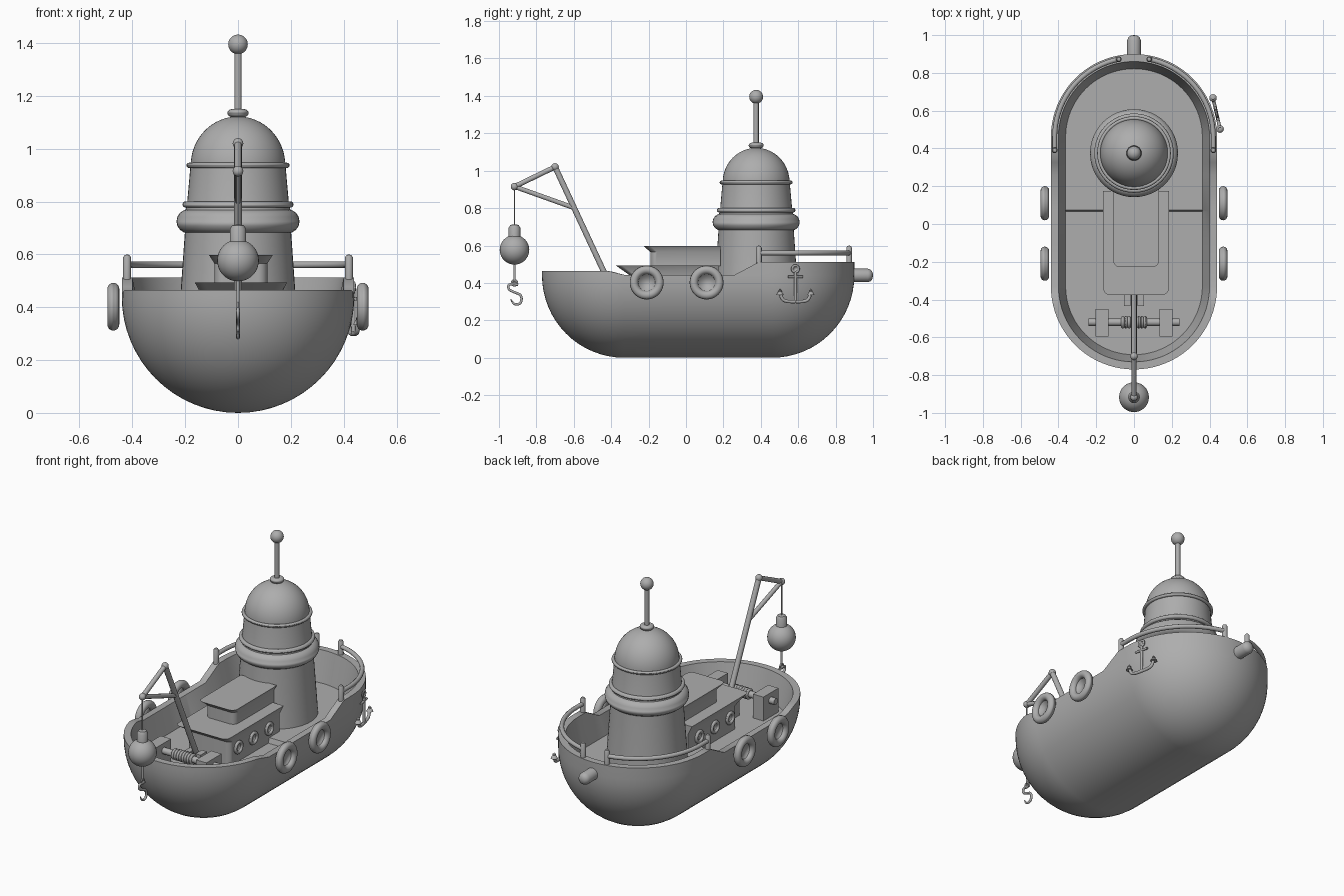
import bpy, bmesh, math
from math import sin, cos, pi, radians
from mathutils import Vector, Matrix

cube = bpy.data.objects.get("Cube")
if cube:
    bpy.data.objects.remove(cube, do_unlink=True)

GREY = (0.42, 0.42, 0.42, 1)
grey = bpy.data.materials.new("plain_grey")
grey.use_nodes = True
grey.diffuse_color = GREY
grey.node_tree.nodes["Principled BSDF"].inputs["Base Color"].default_value = GREY


def add_mesh(name, mesh, angle=35):
    mesh.materials.clear()
    mesh.materials.append(grey)
    ob = bpy.data.objects.new(name, mesh)
    bpy.context.collection.objects.link(ob)
    bpy.ops.object.select_all(action='DESELECT')
    ob.select_set(True)
    bpy.context.view_layer.objects.active = ob
    bpy.ops.object.shade_smooth_by_angle(angle=radians(angle))
    return ob


def from_bmesh(name, bm, angle=35):
    bmesh.ops.remove_doubles(bm, verts=bm.verts, dist=0.0002)
    bmesh.ops.recalc_face_normals(bm, faces=bm.faces)
    mesh = bpy.data.meshes.new(name)
    bm.to_mesh(mesh)
    bm.free()
    return add_mesh(name, mesh, angle)


def bridge(bm, rings):
    for a, b in zip(rings, rings[1:]):
        for i in range(len(a)):
            j = (i + 1) % len(a)
            bm.faces.new((a[i], a[j], b[j], b[i]))


def lathe(name, profile, loc, axis=(0, 0, 1), n=48):
    """Spin (radius, height) points round an axis through loc."""
    bm = bmesh.new()
    rings = [[bm.verts.new((r * cos(2 * pi * i / n), r * sin(2 * pi * i / n), z))
              for i in range(n)] for r, z in profile]
    bridge(bm, rings)
    for ring, (r, z) in ((rings[0], profile[0]), (rings[-1], profile[-1])):
        if r > 0:
            bm.faces.new(ring)
    turn = Vector((0, 0, 1)).rotation_difference(Vector(axis)).to_matrix().to_4x4()
    bm.transform(Matrix.Translation(loc) @ turn)
    return from_bmesh(name, bm)


def ball(name, loc, r, height=None):
    h = height or r
    arc = [pi * i / 20 for i in range(21)]
    return lathe(name, [(r * sin(a), -h * cos(a)) for a in arc], loc, n=32)


def ring(name, loc, major, minor, axis=(0, 0, 1), tall=None):
    t = tall or minor
    arc = [2 * pi * i / 16 for i in range(17)]
    return lathe(name, [(major + minor * cos(a), t * sin(a)) for a in arc], loc, axis)


def tube(name, pts, r, spline='POLY', taper=1.0):
    """Round bar along a path, narrowed at the end by taper."""
    curve = bpy.data.curves.new(name, 'CURVE')
    curve.dimensions = '3D'
    curve.bevel_depth, curve.bevel_resolution = r, 3
    curve.use_fill_caps = True
    sp = curve.splines.new(spline)
    sp.points.add(len(pts) - 1)
    for p, co in zip(sp.points, pts):
        p.co = (*co, 1)
    sp.points[-1].radius = taper
    if spline == 'NURBS':
        sp.use_endpoint_u, sp.order_u, sp.resolution_u = True, 3, 8
    tmp = bpy.data.objects.new(name + "_path", curve)
    mesh = bpy.data.meshes.new_from_object(tmp)
    bpy.data.objects.remove(tmp)
    return add_mesh(name, mesh, 50)


def box(name, loc, size):
    bm = bmesh.new()
    bmesh.ops.create_cube(bm, size=1)
    bm.transform(Matrix.Translation(loc) @ Matrix.Diagonal((*size, 1)))
    return from_bmesh(name, bm)


# Hull: stacked stadium rings, a sheer line on the rim, and a stepped deck
STERN, BOW, R = -0.33, 0.46, 0.44


def sheer(y):
    marks = ((-1, 0.465), (-0.42, 0.465), (-0.33, 0.443), (0.26, 0.443), (0.39, 0.512), (1, 0.512))
    for (y0, z0), (y1, z1) in zip(marks, marks[1:]):
        if y <= y1:
            return z0 + (z1 - z0) * (y - y0) / (y1 - y0)


def deck_height(y):
    return 0.33 if y > 0.07 else 0.30


def half_outline(r):
    n = 20
    pts = [(r * sin(pi / 2 * i / n), STERN - r * cos(pi / 2 * i / n)) for i in range(n + 1)]
    pts += [(r, y) for y in (-0.1, 0.065, 0.075, 0.26, 0.325, 0.39)]
    return pts + [(r * cos(pi / 2 * i / n), BOW + r * sin(pi / 2 * i / n)) for i in range(n + 1)]


def stadium(bm, r, height):
    half = half_outline(r)
    pts = half + [(-x, y) for x, y in half[-2:0:-1]]
    ref = half_outline(R)
    ref = ref + ref[-2:0:-1]
    return [bm.verts.new((x, y, height(q[1]))) for (x, y), q in zip(pts, ref)]


bm = bmesh.new()
rings = []
for i in range(17):
    a = pi / 2 * i / 16
    rings.append(stadium(bm, R * sin(a), lambda y: R - R * cos(a)))
for r, height in ((R, sheer), (0.40, sheer), (0.362, deck_height)):
    rings.append(stadium(bm, r, height))
bridge(bm, rings)
deck = rings[-1]
for i in range(len(deck) // 2):
    quad = (deck[i], deck[i + 1], deck[-i - 1], deck[-i])
    bm.faces.new(list(dict.fromkeys(quad)))
from_bmesh("hull", bm, 30)

# Bowsprit stub
lathe("bow_stub", [(0.036, 0), (0.036, 0.11), (0.03, 0.125), (0.018, 0.134), (0, 0.137)],
      (0, 0.863, 0.44), (0, 1, 0), 24)

# Tower with bands, dome and mast
T = 0.375
lathe("tower", [(0.228, 0.3), (0.2, 0.7), (0.2, 0.76), (0.192, 0.8), (0.18, 0.935)], (0, T, 0))
ring("tower_bumper", (0, T, 0.725), 0.188, 0.045)
ring("lower_band", (0, T, 0.789), 0.198, 0.012)
ring("upper_band", (0, T, 0.937), 0.185, 0.01)
lathe("dome", [(0.179 * cos(pi / 2 * i / 16), 0.185 * sin(pi / 2 * i / 16)) for i in range(17)], (0, T, 0.937))
ring("mast_collar", (0, T, 1.135), 0.022, 0.018, tall=0.015)
lathe("mast", [(0.014, 1.11), (0.014, 1.38)], (0, T, 0), n=20)
ball("mast_ball", (0, T, 1.395), 0.037)

# Two cabin tiers with flared roofs and round front corners
MID = 0.011


def cabin(name, layers, back):
    bm = bmesh.new()
    rings = []
    for hw, front, z in layers:
        c = 0.035
        arc = [pi / 2 * i / 6 for i in range(7)]
        half = [(hw - c + c * sin(a), front + c - c * cos(a)) for a in arc] + [(hw, back)]
        pts = half + [(-x, y) for x, y in reversed(half)]
        rings.append([bm.verts.new((MID + x, y, z)) for x, y in pts])
    bridge(bm, rings)
    bm.faces.new(rings[0])
    bm.faces.new(rings[-1])
    from_bmesh(name, bm)


cabin("lower_cabin", [(0.147, -0.30, 0.29), (0.147, -0.30, 0.44), (0.174, -0.375, 0.493)], 0.175)
cabin("upper_cabin", [(0.1, -0.19, 0.49), (0.1, -0.19, 0.565), (0.121, -0.228, 0.598)], 0.185)

# Things repeated on both sides
for s, side in ((1, "left"), (-1, "right")):
    for i, y in enumerate((-0.225, -0.08, 0.07)):
        ring(f"porthole_{side}_{i}", (MID + s * 0.15, y, 0.387), 0.03, 0.01, (1, 0, 0))
    for i, y in enumerate((-0.21, 0.11)):
        ring(f"tyre_{side}_{i}", (s * 0.472, y, 0.402), 0.068, 0.0225, (1, 0, 0))
    # Bow railing
    q = 0.42
    path = [(s * q, 0.39, 0.56)]
    path += [(s * q * cos(a), BOW + q * sin(a), 0.56) for a in [radians(79) * i / 18 for i in range(19)]]
    tube(f"railing_{side}", path, 0.013)
    for i, (x, y, z) in enumerate((path[0], path[-1])):
        lathe(f"rail_post_{side}_{i}", [(0.015, 0.5), (0.015, 0.588), (0.01, 0.597), (0, 0.6)], (x, y, 0), n=20)
    # Winch stands and crane foot brackets
    box(f"winch_stand_{side}", (s * 0.17, -0.523, 0.37), (0.07, 0.145, 0.15))
    box(f"crane_bracket_{side}", (s * 0.036, -0.405, 0.34), (0.035, 0.06, 0.1))

# Winch shaft and coiled rope
tube("winch_shaft", [(-0.24, -0.52, 0.4), (0.24, -0.52, 0.4)], 0.02)
for i in range(8):
    ring(f"rope_coil_{i}", (-0.06 + i * 0.017, -0.52, 0.4), 0.024, 0.009, (1, 0, 0))

# Crane
apex, tip = (0, -0.70, 1.02), (0, -0.917, 0.915)
tube("crane_boom", [(0, -0.365, 0.3), apex], 0.016)
tube("crane_arm", [apex, tip], 0.014)
tube("crane_strut", [tip, (0, -0.595, 0.8)], 0.013)
for name, p in (("apex_joint", apex), ("tip_joint", tip)):
    ball(name, p, 0.02)
H = -0.917
tube("hoist_cable", [tip, (0, H, 0.7)], 0.004)
ball("hoist_weight", (0, H, 0.577), 0.079)
lathe("weight_neck", [(0.031, 0.62), (0.031, 0.695), (0.022, 0.71), (0, 0.714)], (0, H, 0), n=24)
tube("hook_rod", [(0, H, 0.52), (0, H, 0.41)], 0.006)
ring("hook_eye", (0, H, 0.4), 0.015, 0.005, (1, 0, 0))
hook = [(0.02, 0.39), (-0.03, 0.4), (-0.035, 0.365), (0.0, 0.35), (0.04, 0.335),
        (0.035, 0.285), (-0.01, 0.285), (-0.02, 0.315)]
tube("hook", [(0, H + u, z) for u, z in hook], 0.007, 'NURBS', 0.3)

# Anchor hung on the left of the bow
A = Vector((0.437, 0.585, 0))
along = Vector((-0.22, 0.97, 0))


def on_anchor(u, z):
    return A + along * u + Vector((0, 0, z))


ring("anchor_eye", on_anchor(0, 0.475), 0.018, 0.006, (0.97, 0.22, 0))
tube("anchor_shank", [on_anchor(0, 0.458), on_anchor(0, 0.3)], 0.008)
tube("anchor_stock", [on_anchor(-0.04, 0.432), on_anchor(0.04, 0.432)], 0.007)
for s, side in ((1, "fore"), (-1, "aft")):
    arm = [on_anchor(s * u, z) for u, z in ((0, 0.3), (0.045, 0.298), (0.08, 0.315), (0.085, 0.36))]
    tube(f"anchor_arm_{side}", arm, 0.009, 'NURBS')
    lathe(f"anchor_fluke_{side}", [(0.02, 0), (0, 0.035)], on_anchor(s * 0.085, 0.335), n=12)
